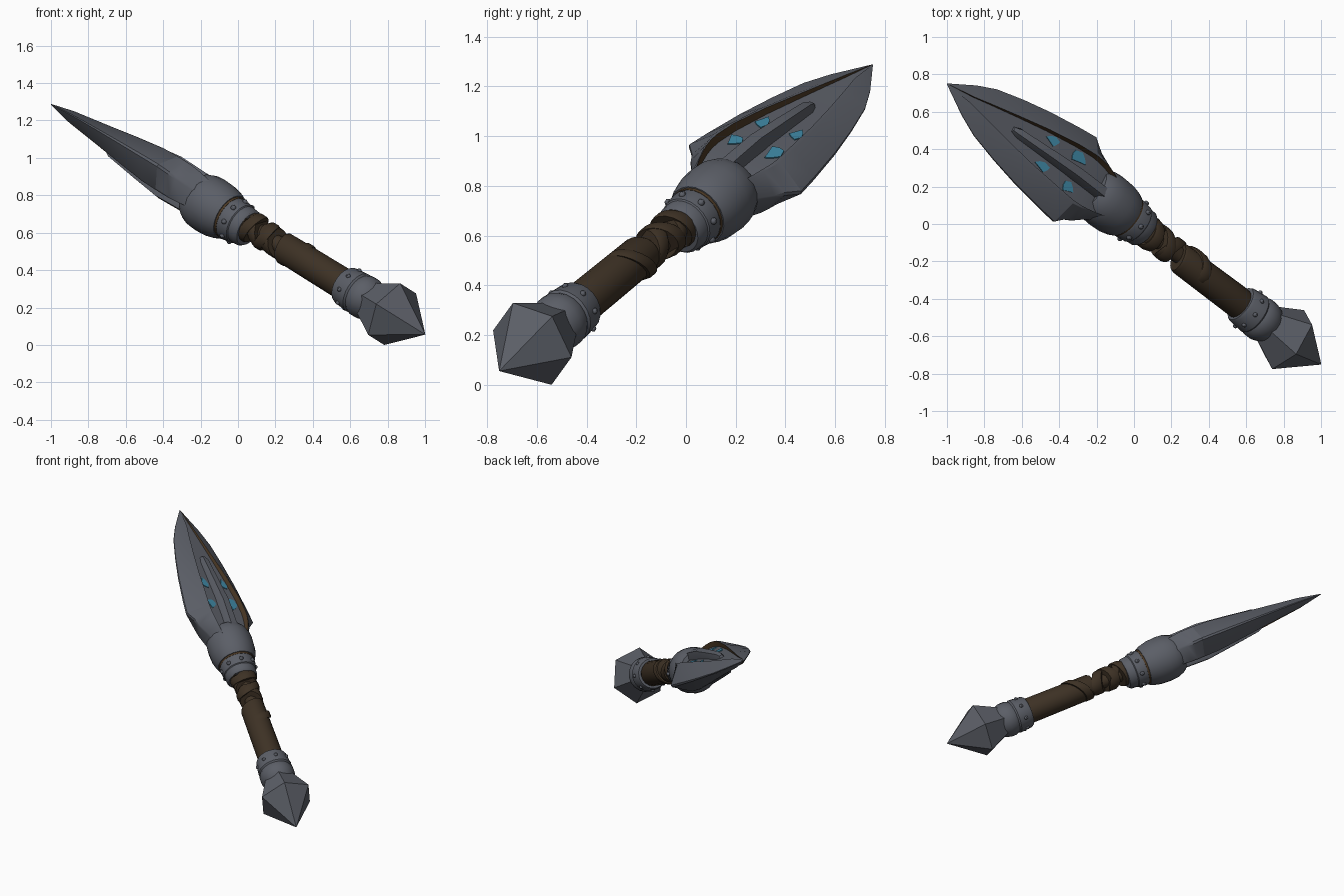
import bpy, bmesh, math
from mathutils import Vector, Matrix

if "Cube" in bpy.data.objects:
    bpy.data.objects.remove(bpy.data.objects["Cube"])

# Local frame: x = blade width, y = blade thickness, z = along weapon from pommel point
P0 = Vector((1.0, -0.75, 0.06))
TIP = Vector((-1.0, 0.75, 1.29))
D = (TIP - P0).normalized()
W = -Vector((0.434, 0.83, -0.358))
W = (W - D * W.dot(D)).normalized()
N = D.cross(W)
FRAME = Matrix(((W.x, N.x, D.x, P0.x), (W.y, N.y, D.y, P0.y), (W.z, N.z, D.z, P0.z), (0, 0, 0, 1)))
LEN = (TIP - P0).length


def material(name, rgb):
    m = bpy.data.materials.new(name)
    m.diffuse_color = (*rgb, 1)
    m.use_nodes = True
    m.node_tree.nodes["Principled BSDF"].inputs["Base Color"].default_value = m.diffuse_color
    return m


STEEL = material("steel grey", (0.105, 0.113, 0.135))
LEATHER = material("dark leather", (0.047, 0.031, 0.018))
RUST = material("rusty brown", (0.07, 0.04, 0.018))
TEAL = material("teal crystal", (0.05, 0.25, 0.38))


def finish(name, bm, mats, angle=35):
    bmesh.ops.recalc_face_normals(bm, faces=bm.faces)
    bm.transform(FRAME)
    me = bpy.data.meshes.new(name)
    bm.to_mesh(me)
    bm.free()
    for m in mats:
        me.materials.append(m)
    me.shade_smooth()
    me.set_sharp_from_angle(angle=math.radians(angle))
    ob = bpy.data.objects.new(name, me)
    bpy.context.collection.objects.link(ob)
    return ob


def loft(bm, rings, cap=True):
    vs = [[bm.verts.new(p) for p in r] for r in rings]
    n = len(vs[0])
    for a, b in zip(vs, vs[1:]):
        for i in range(n):
            j = (i + 1) % n
            bm.faces.new((a[i], a[j], b[j], b[i]))
    if cap:
        bm.faces.new(vs[0])
        bm.faces.new(vs[-1])
    return vs


def lathe(name, profile, sides, mat, shift=(0, 0), phase=0, tilt=None, angle=35):
    """profile of (t, r); tilt = (angle, heading) leans the rings."""
    rings = []
    for t, r in profile:
        ring = []
        for i in range(sides):
            a = phase + math.tau * i / sides
            z = t
            if tilt:
                z += r * math.tan(tilt[0]) * math.cos(a - tilt[1])
            ring.append((shift[0] + r * math.cos(a), shift[1] + r * math.sin(a), z))
        rings.append(ring)
    bm = bmesh.new()
    loft(bm, rings)
    return finish(name, bm, [mat], angle)


def rivets(name, t, r, count, size, shift=(0, 0)):
    bm = bmesh.new()
    for i in range(count):
        a = math.tau * (i + 0.5) / count
        bmesh.ops.create_uvsphere(bm, u_segments=8, v_segments=6, radius=size, matrix=Matrix.Translation(
            (shift[0] + r * math.cos(a), shift[1] + r * math.sin(a), t)))
    finish(name, bm, [STEEL])


# Pommel: faceted six-sided point
lathe("pommel", [(0, 0.002), (0.245, 0.187), (0.42, 0.1)], 6, STEEL, phase=math.radians(-4), angle=10)
# Pommel collar
lathe("pommel_collar", [(0.36, 0.08), (0.39, 0.105), (0.43, 0.118), (0.47, 0.118), (0.49, 0.108), (0.50, 0.116),
                        (0.585, 0.108), (0.6, 0.1), (0.6, 0.05)], 20, STEEL)
rivets("pommel_rivets", 0.545, 0.111, 8, 0.013)

# Grip: main leather sleeve, thin core and leaning wraps
lathe("grip_sleeve", [(0.57, 0.08), (0.6, 0.086), (0.85, 0.084), (1.05, 0.082), (1.065, 0.075), (1.065, 0.03)],
      18, LEATHER, tilt=(math.radians(12), 2.6))
lathe("grip_core", [(1.0, 0.045), (1.36, 0.05)], 12, LEATHER, shift=(-0.012, 0))


def wrap(name, t, width, r, lean, heading):
    h = width / 2
    lathe(name, [(t - h, r - 0.03), (t - h, r - 0.004), (t - h * 0.6, r), (t + h * 0.6, r), (t + h, r - 0.006),
                 (t + h, r - 0.03)], 18, LEATHER, shift=(-0.01, 0.003), tilt=(math.radians(lean), heading))


for k, (t, wd, r, lean, head) in enumerate([(1.13, 0.07, 0.078, 30, 0.6), (1.19, 0.06, 0.084, 26, 3.4),
                                            (1.245, 0.06, 0.08, 30, 1.2), (1.295, 0.06, 0.09, 20, 3.9),
                                            (1.33, 0.05, 0.088, 10, 1.5), (0.97, 0.06, 0.089, 35, 4.2)]):
    wrap("grip_wrap_%d" % (k + 1), t, wd, r, lean, head)

# Guard: stepped ring and rounded cup
G = (-0.016, -0.012)
lathe("guard_ring", [(1.31, 0.06), (1.31, 0.095), (1.325, 0.106), (1.365, 0.108), (1.37, 0.114), (1.43, 0.122),
                     (1.445, 0.118), (1.445, 0.05)], 22, STEEL, shift=G)
lathe("guard_trim", [(1.44, 0.08), (1.44, 0.121), (1.455, 0.123), (1.455, 0.08)], 22, RUST, shift=G)
lathe("guard_cup", [(1.452, 0.08), (1.452, 0.128), (1.48, 0.14), (1.53, 0.152), (1.6, 0.156), (1.65, 0.152),
                    (1.69, 0.138), (1.715, 0.122), (1.715, 0.05)], 22, STEEL, shift=G)
rivets("guard_rivets", 1.40, 0.117, 8, 0.015, G)

# Blade: sharp edge, ridge, recessed panel.  Stations (t, edge, ridge, ridge height)
STATIONS = [(1.62, 0.12, 0.10, 0.09), (1.68, 0.155, 0.12, 0.10), (1.74, 0.20, 0.135, 0.107),
            (1.785, 0.222, 0.142, 0.108), (1.835, 0.268, 0.145, 0.108), (1.95, 0.255, 0.136, 0.105),
            (2.15, 0.226, 0.11, 0.084), (2.33, 0.19, 0.078, 0.063), (2.5, 0.147, 0.045, 0.045),
            (2.62, 0.095, 0.02, 0.033), (LEN, 0.002, 0.0006, 0.002)]


def panel_depth(h):
    return h * 0.68


def station_at(t):
    for a, b in zip(STATIONS, STATIONS[1:]):
        if t <= b[0]:
            f = (t - a[0]) / (b[0] - a[0])
            return [p + (q - p) * f for p, q in zip(a, b)]
    return STATIONS[-1]


bm = bmesh.new()
rings = []
for t, e, r, h in STATIONS:
    g = panel_depth(h)
    half = [(e, h * 0.07), (r + (e - r) * 0.12, h * 0.95), (r, h), (r * 0.93, g)]
    top = half + [(-x, y) for x, y in reversed(half)]
    rings.append([(x, y, t) for x, y in top] + [(-x, -y, t) for x, y in top])
vs = loft(bm, rings)
bm.verts.index_update()
for f in bm.faces:
    if len(f.verts) == 4:
        cols = {v.index % 16 for v in f.verts}
        if cols in ({2, 3}, {4, 5}, {10, 11}, {12, 13}):
            f.material_index = 1
finish("blade", bm, [STEEL, RUST], 25)

# Central rib on both faces, blunt at its far end
bm = bmesh.new()
rib = []
for t, w, h in [(1.62, 0.045, 0.118), (1.9, 0.042, 0.125), (2.1, 0.036, 0.102), (2.29, 0.03, 0.078),
                (2.33, 0.018, 0.06)]:
    rib.append([(w, h * 0.55, t), (w * 0.55, h, t), (-w * 0.55, h, t), (-w, h * 0.55, t),
                (-w, -h * 0.55, t), (-w * 0.55, -h, t), (w * 0.55, -h, t), (w, -h * 0.55, t)])
loft(bm, rib)
finish("blade_rib", bm, [STEEL], 25)

# Teal crystal inlays: thin irregular plates lying in the recessed panels
SHAPE = [1.0, 0.7, 0.95, 0.6, 1.05, 0.75, 0.9]
bm = bmesh.new()
for x, t, sx, st in [(-0.085, 1.91, 0.036, 0.06), (-0.078, 2.09, 0.03, 0.045),
                     (0.078, 2.08, 0.03, 0.05), (0.09, 1.89, 0.034, 0.045)]:
    for side in (1, -1):
        pts = []
        for i, s in enumerate(SHAPE):
            a = math.tau * i / len(SHAPE) + t * 5
            pts.append((x + sx * s * math.cos(a), t + st * s * math.sin(a)))
        loft(bm, [[(px, side * (panel_depth(station_at(pt)[3]) + o), pt) for px, pt in pts] for o in (-0.002, 0.005)])
finish("crystal_inlays", bm, [TEAL])

# Rest the model on the ground
bpy.context.view_layer.update()
low = min(v.co.z for o in bpy.data.objects for v in o.data.vertices)
for o in bpy.data.objects:
    o.data.transform(Matrix.Translation((0, 0, -low)))
